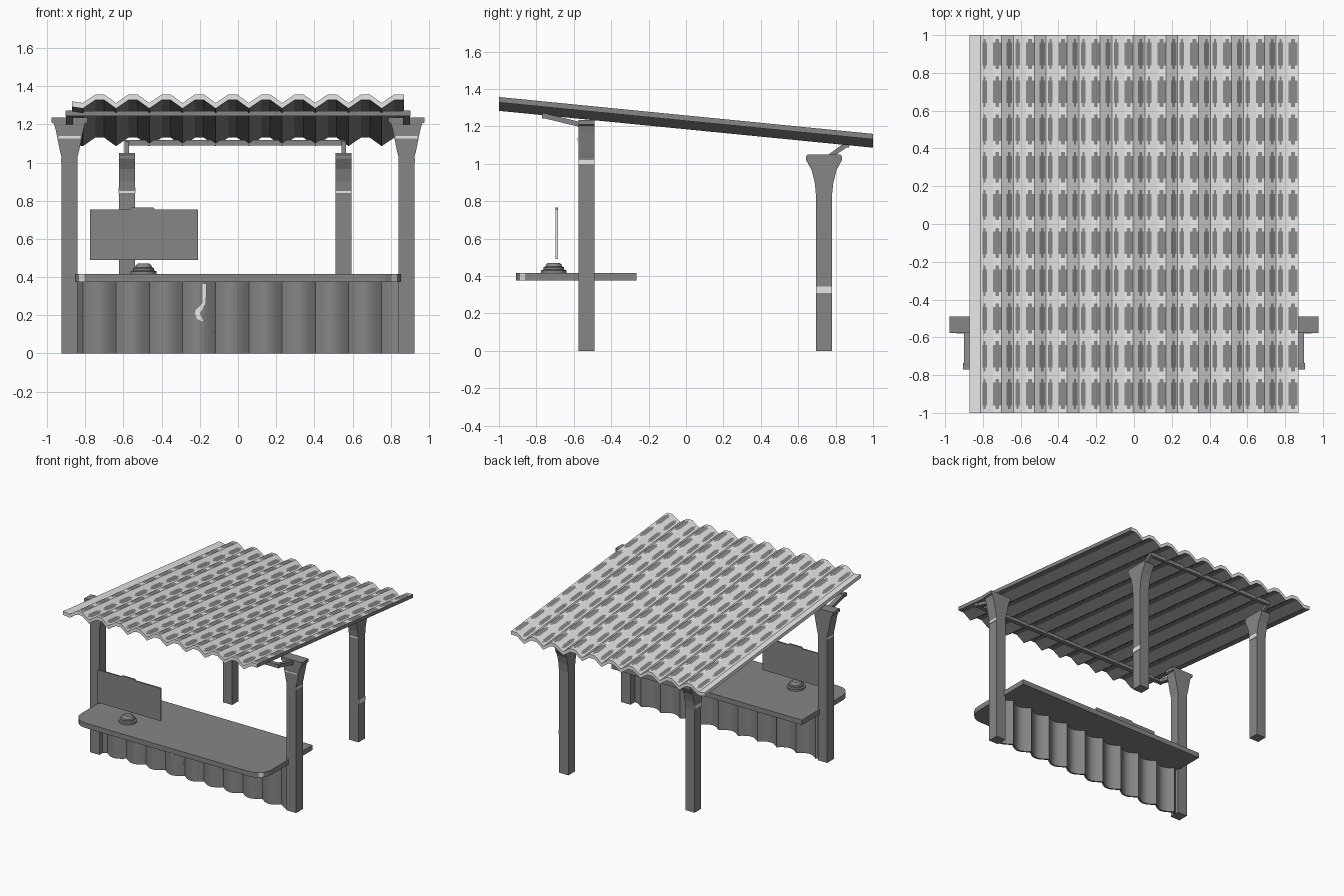
import bpy, bmesh, math

if "Cube" in bpy.data.objects:
    bpy.data.objects.remove(bpy.data.objects["Cube"])


def material(name, value):
    m = bpy.data.materials.new(name)
    m.use_nodes = True
    col = (value, value, value, 1)
    m.diffuse_color = col
    m.node_tree.nodes["Principled BSDF"].inputs["Base Color"].default_value = col
    return m


GREY, LIGHT = 0, 1
MATS = [material("dark grey", 0.24), material("light grey", 0.8)]


def finish(name, bm, colour=GREY, rule=None, smooth=False):
    """Turn a bmesh into an object, colouring faces by rule."""
    bmesh.ops.recalc_face_normals(bm, faces=bm.faces)
    for f in bm.faces:
        f.material_index = rule(f) if rule else colour
    me = bpy.data.meshes.new(name)
    bm.to_mesh(me)
    bm.free()
    for m in MATS:
        me.materials.append(m)
    ob = bpy.data.objects.new(name, me)
    bpy.context.collection.objects.link(ob)
    if smooth:
        bpy.ops.object.select_all(action='DESELECT')
        ob.select_set(True)
        bpy.context.view_layer.objects.active = ob
        bpy.ops.object.shade_smooth_by_angle(angle=math.radians(35))
    return ob


def prism(name, axis, pts, lo, hi, **kw):
    """Extrude a 2D outline along an axis from lo to hi."""
    place = {'x': lambda a, b, t: (t, a, b),
             'y': lambda a, b, t: (a, t, b),
             'z': lambda a, b, t: (a, b, t)}[axis]
    bm = bmesh.new()
    ends = [[bm.verts.new(place(a, b, t)) for a, b in pts] for t in (lo, hi)]
    for ring in ends:
        bm.faces.new(ring)
    for i in range(len(pts)):
        j = (i + 1) % len(pts)
        bm.faces.new((ends[0][i], ends[0][j], ends[1][j], ends[1][i]))
    return finish(name, bm, **kw)


def box(name, x, y, z, **kw):
    (a, b), (c, d) = x, y
    return prism(name, 'z', [(a, c), (b, c), (b, d), (a, d)], *z, **kw)


def mirrored(half, centre):
    """Symmetric outline from (half width, height) pairs going up."""
    return ([(centre + w, z) for w, z in half] +
            [(centre - w, z) for w, z in reversed(half)])


# Corrugated roof sheet with rows of dark oval slots
PERIOD, SEAM, SIDE, ROWS = 0.174, -0.813, 0.87, 10
SLOTS = [(0.06, 0.20), (0.38, 0.64), (0.80, 0.96)]


def wave(f):
    f %= 1
    return min(1, f / 0.38, (1 - f) / 0.36)


xs = [-SIDE, SEAM]
for k in range(10):
    cuts = [0.0]
    for a, b in SLOTS:
        cuts += [a, a + (b - a) * 0.28, b - (b - a) * 0.28, b]
    xs += [SEAM + (k + f) * PERIOD for f in cuts if k + f > 0]
xs = [x for x in xs if x < SIDE - 0.005] + [SIDE]
ys = [-1 + (r + t) * 2 / ROWS for r in range(ROWS) for t in (0, 0.1, 0.2, 0.8, 0.9)] + [1]


def roof_z(x, y):
    h = 0.2 if x < SEAM - 0.01 else wave((x - SEAM) / PERIOD)
    if x > SIDE - 0.01:
        h = 1
    return 1.2135 - 0.0985 * y + 0.045 * h


def roof_colour(f):
    c = f.calc_center_median()
    if f.normal.x > 0.95 or f.normal.z < -0.3:
        return GREY
    if f.normal.z < 0.3 or c.x < SEAM:
        return LIGHT
    u = ((c.x - SEAM) / PERIOD) % 1
    v = ((c.y + 1) * ROWS / 2) % 1
    for a, b in SLOTS:
        if a < u < b:
            e = (b - a) * 0.28
            margin = 0.1 if a + e < u < b - e else 0.2
            return GREY if margin < v < 1 - margin else LIGHT
    return LIGHT


bm = bmesh.new()
top = [[bm.verts.new((x, y, roof_z(x, y))) for y in ys] for x in xs]
low = [[bm.verts.new((x, y, roof_z(x, y) - 0.029)) for y in ys] for x in xs]
nx, ny = len(xs), len(ys)
for g in (top, low):
    for i in range(nx - 1):
        for j in range(ny - 1):
            bm.faces.new((g[i][j], g[i + 1][j], g[i + 1][j + 1], g[i][j + 1]))
for j in (0, ny - 1):
    for i in range(nx - 1):
        bm.faces.new((top[i][j], top[i + 1][j], low[i + 1][j], low[i][j]))
for i in (0, nx - 1):
    for j in range(ny - 1):
        bm.faces.new((top[i][j], top[i][j + 1], low[i][j + 1], low[i][j]))
finish("corrugated_roof", bm, rule=roof_colour)

# Front posts flare sideways, with a cap, a strut and light bands
front = [(0.042, 0), (0.042, 1.03), (0.05, 1.06), (0.072, 1.17),
         (0.082, 1.205), (0.095, 1.21), (0.095, 1.235)]
for s, side in ((-1, "right"), (1, "left")):
    x = s * 0.883
    prism(f"{side}_front_post", 'y', mirrored(front, x), -0.576, -0.49)
    prism(f"{side}_front_strut", 'x',
          [(-0.765, 1.245), (-0.56, 1.195), (-0.56, 1.222), (-0.765, 1.272)],
          x - 0.018, x + 0.018)
    box(f"{side}_front_post_band", sorted((x + s * 0.04, x + s * 0.045)),
        (-0.576, -0.49), (1.0, 1.02), colour=LIGHT)
    box(f"{side}_front_post_stripe", (x - 0.058, x + 0.058),
        (-0.579, -0.574), (1.125, 1.138), colour=LIGHT)
box("front_beam", (-0.905, 0.905), (-0.77, -0.735), (1.243, 1.27))

# Back posts flare front to back
back = [(0.042, 0), (0.042, 0.83), (0.05, 0.9), (0.066, 0.965),
        (0.096, 1.02), (0.096, 1.04), (0.086, 1.05)]
for x, side in ((-0.582, "right"), (0.553, "left")):
    prism(f"{side}_back_post", 'x', mirrored(back, 0.738), x - 0.042, x + 0.042)
    prism(f"{side}_back_strut", 'x',
          [(0.75, 1.04), (0.79, 1.04), (0.87, 1.095), (0.855, 1.118)],
          x - 0.012, x + 0.012)
    box(f"{side}_back_post_stripe", (x - 0.042, x + 0.042),
        (0.692, 0.697), (0.84, 0.852), colour=LIGHT)
box("left_back_post_band", (0.593, 0.598), (0.696, 0.78), (0.31, 0.345), colour=LIGHT)
box("right_back_post_band", (-0.627, -0.537), (0.697, 0.779), (0.84, 0.87), colour=LIGHT)
box("back_beam", (-0.59, 0.565), (0.845, 0.872), (1.088, 1.118))

# Counter top with rounded front corners
R = 0.12
outline = [(0.855, -0.265), (-0.855, -0.265)]
for cx, start in ((-0.855 + R, 180), (0.855 - R, 270)):
    for k in range(6):
        a = math.radians(start + k * 18)
        outline.append((cx + R * math.cos(a), -0.91 + R + R * math.sin(a)))


def counter_colour(f):
    n = f.normal
    return LIGHT if abs(n.z) < 0.5 and 0.5 < abs(n.x) < 0.8 else GREY


prism("counter_top", 'z', outline, 0.375, 0.415, rule=counter_colour)

# Scalloped skirt panel under the counter
edge = []
STEPS = 8
for i in range(-2, 10 * STEPS):
    x = SEAM + i * PERIOD / STEPS
    if abs(x) < 0.86:
        edge.append((x, -0.515 - 0.045 * abs(math.sin(math.pi * i / STEPS))))
prism("skirt_panel", 'z', edge + [(x, y + 0.015) for x, y in reversed(edge)],
      0, 0.376, smooth=True)

# Paint chips on the skirt
prism("skirt_chip", 'y', [(-0.185, 0.365), (-0.165, 0.365), (-0.167, 0.26),
                          (-0.2, 0.21), (-0.18, 0.165), (-0.215, 0.18),
                          (-0.228, 0.22), (-0.185, 0.265)],
      -0.564, -0.557, colour=LIGHT)
prism("small_skirt_chip", 'y', [(-0.13, 0.125), (-0.118, 0.1), (-0.108, 0.08),
                                (-0.12, 0.1)], -0.525, -0.517, colour=LIGHT)

# Hanging sign board with a raised tab and light side edges
prism("sign_board", 'y',
      [(-0.775, 0.49), (-0.21, 0.49), (-0.21, 0.755), (-0.435, 0.755),
       (-0.445, 0.765), (-0.555, 0.765), (-0.565, 0.755), (-0.775, 0.755)],
      -0.697, -0.684, rule=lambda f: LIGHT if f.normal.x > 0.9 else GREY)

# Stepped service bell turned from a profile
bell = [(0.068, 0.414), (0.068, 0.43), (0.056, 0.434), (0.056, 0.446),
        (0.045, 0.45), (0.04, 0.463), (0.03, 0.47)]
bm = bmesh.new()
SIDES = 16
rings = [[bm.verts.new((-0.495 + r * math.cos(math.tau * k / SIDES),
                        -0.707 + r * math.sin(math.tau * k / SIDES), z))
          for k in range(SIDES)] for r, z in bell]
for a, b in zip(rings, rings[1:]):
    for k in range(SIDES):
        j = (k + 1) % SIDES
        bm.faces.new((a[k], a[j], b[j], b[k]))
bm.faces.new(rings[0])
bm.faces.new(rings[-1])
finish("service_bell", bm, smooth=True)
